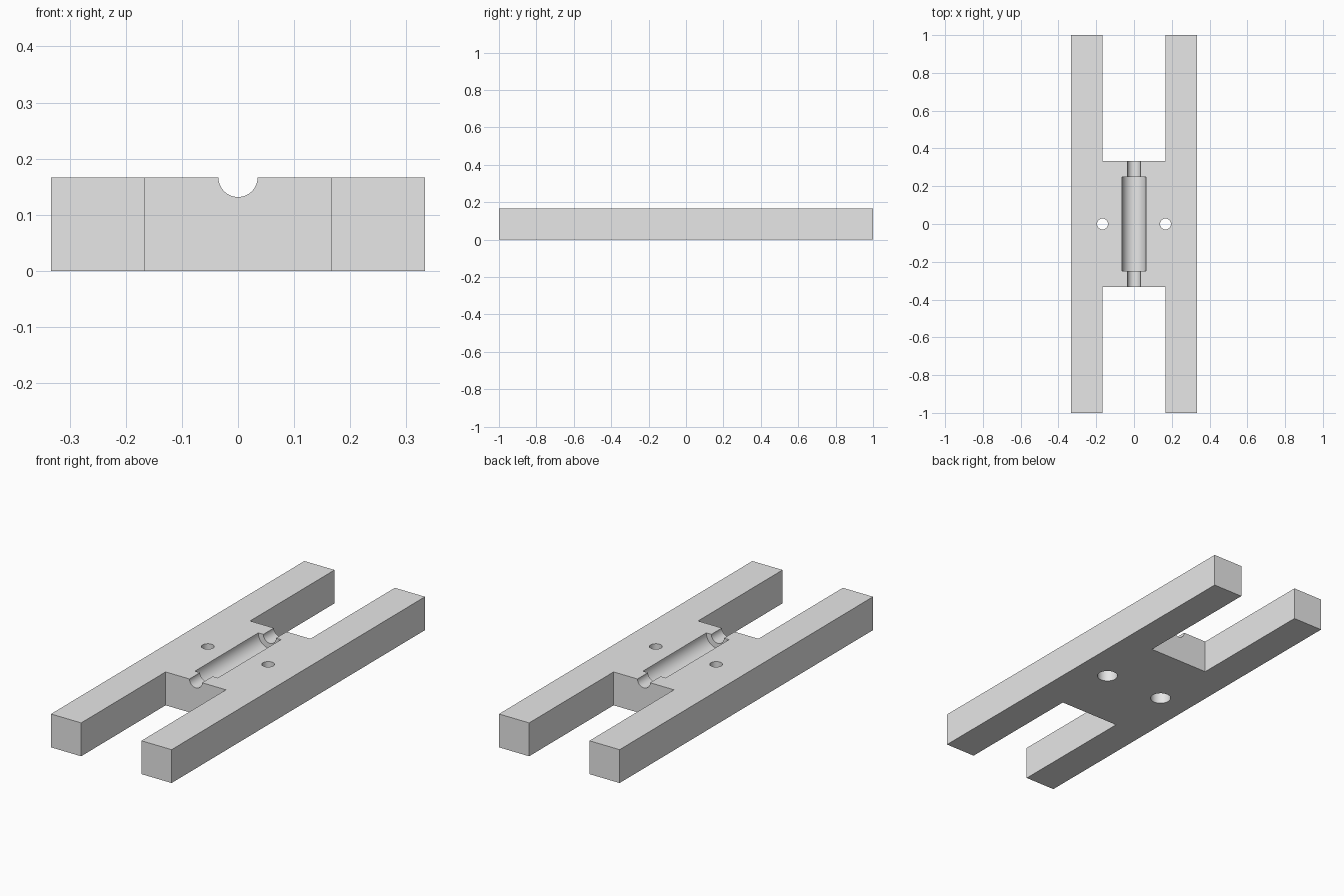
import bpy
import bmesh
import math

cube = bpy.data.objects.get("Cube")
if cube:
    bpy.data.objects.remove(cube, do_unlink=True)

THICK = 1 / 6       # plate thickness
OUTER = 1 / 3       # half width of the plate
INNER = 1 / 6       # inner side of the arms
BRIDGE = 1 / 3      # half length of the middle bridge

grey = bpy.data.materials.new("light grey")
grey.use_nodes = True
grey.diffuse_color = (0.8, 0.8, 0.8, 1)
grey.node_tree.nodes["Principled BSDF"].inputs["Base Color"].default_value = (0.8, 0.8, 0.8, 1)

# H-shaped plate: one quarter outline mirrored to all four corners
quarter = [(INNER, BRIDGE), (INNER, 1), (OUTER, 1)]
right_half = quarter + [(x, -y) for x, y in reversed(quarter)]
outline = right_half + [(-x, -y) for x, y in right_half]
bm = bmesh.new()
face = bm.faces.new([bm.verts.new((x, y, 0)) for x, y in outline])
top = bmesh.ops.extrude_face_region(bm, geom=[face])["geom"]
bmesh.ops.translate(bm, vec=(0, 0, THICK),
                    verts=[v for v in top if isinstance(v, bmesh.types.BMVert)])
bmesh.ops.recalc_face_normals(bm, faces=bm.faces)
mesh = bpy.data.meshes.new("h_plate")
bm.to_mesh(mesh)
bm.free()
plate = bpy.data.objects.new("h_plate", mesh)
bpy.context.collection.objects.link(plate)
plate.data.materials.append(grey)


def cut(name, radius, depth, location, along_y=False):
    """Subtract a round cutter from the plate."""
    rotation = (math.pi / 2, 0, 0) if along_y else (0, 0, 0)
    bpy.ops.mesh.primitive_cylinder_add(vertices=64, radius=radius, depth=depth,
                                        location=location, rotation=rotation)
    cutter = bpy.context.object
    cutter.name = name
    cutter.hide_render = True
    cutter.data.materials.append(grey)
    mod = plate.modifiers.new(name, "BOOLEAN")
    mod.operation = "DIFFERENCE"
    mod.solver = "EXACT"
    mod.object = cutter
    bpy.context.view_layer.objects.active = plate
    bpy.ops.object.modifier_apply(modifier=mod.name)
    bpy.data.objects.remove(cutter, do_unlink=True)


# Stepped half-round groove along the bridge
cut("narrow_groove", 0.035, 1, (0, 0, THICK), along_y=True)
cut("wide_groove", 0.063, 0.5, (0, 0, THICK), along_y=True)

# Bolt holes, wider at the underside
for side in (-1, 1):
    cut("bolt_hole", 0.029, 1, (side * INNER, 0, 0))
    cut("bolt_head_recess", 0.048, 0.14, (side * INNER, 0, 0))

bpy.ops.object.select_all(action="DESELECT")
plate.select_set(True)
bpy.context.view_layer.objects.active = plate
bpy.ops.object.shade_smooth_by_angle(angle=math.radians(30))
